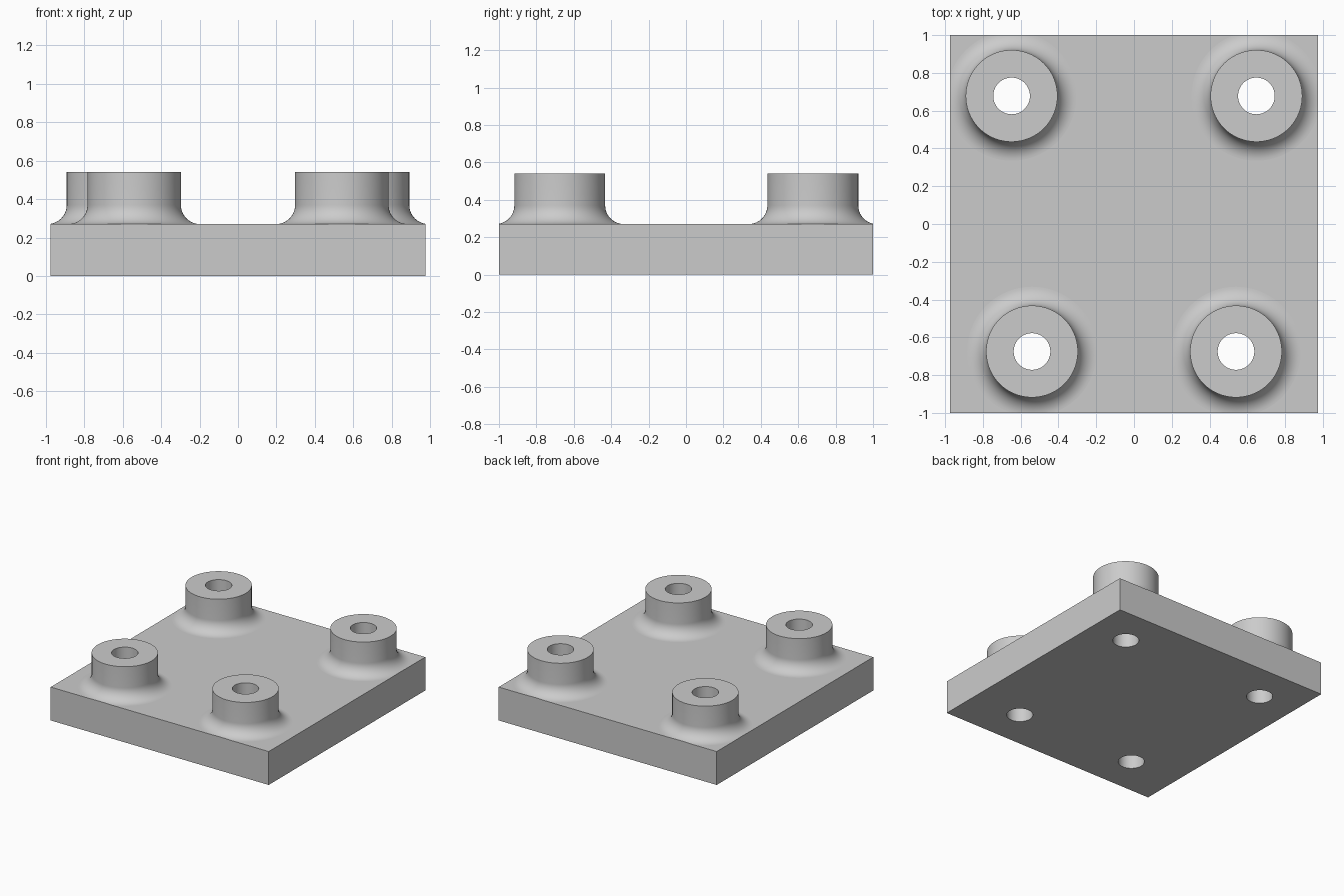
import bpy
import bmesh
from math import cos, sin, pi
from mathutils import Matrix, Vector

if "Cube" in bpy.data.objects:
    bpy.data.objects.remove(bpy.data.objects["Cube"], do_unlink=True)

HALF_X, HALF_Y = 0.975, 1.0
PLATE_TOP, BOSS_TOP = 0.27, 0.54
BOSS_R, HOLE_R, FILLET = 0.243, 0.097, 0.1
SEGMENTS, FILLET_STEPS = 96, 14
CENTRES = [(s * x, y) for x, y in ((0.648, 0.678), (0.54, -0.675)) for s in (1, -1)]

grey = bpy.data.materials.new("plain grey")
grey.use_nodes = True
colour = (0.6, 0.6, 0.6, 1)
grey.diffuse_color = colour
grey.node_tree.nodes["Principled BSDF"].inputs["Base Color"].default_value = colour


def to_object(name, bm):
    mesh = bpy.data.meshes.new(name)
    bmesh.ops.recalc_face_normals(bm, faces=bm.faces)
    bm.to_mesh(mesh)
    bm.free()
    mesh.materials.append(grey)
    obj = bpy.data.objects.new(name, mesh)
    bpy.context.collection.objects.link(obj)
    return obj


def box(name, hx, hy, z0, z1):
    bm = bmesh.new()
    place = Matrix.Translation((0, 0, (z0 + z1) / 2)) @ Matrix.Diagonal((2 * hx, 2 * hy, z1 - z0, 1))
    bmesh.ops.create_cube(bm, size=1, matrix=place)
    return to_object(name, bm)


def lathe(name, profile, centre):
    """Solid turned from (radius, height) points about a vertical axis."""
    bm = bmesh.new()
    rings = [[bm.verts.new((centre[0] + r * cos(2 * pi * i / SEGMENTS),
                            centre[1] + r * sin(2 * pi * i / SEGMENTS), z))
              for i in range(SEGMENTS)] for r, z in profile]
    for low, high in zip(rings, rings[1:]):
        for i in range(SEGMENTS):
            j = (i + 1) % SEGMENTS
            bm.faces.new((low[i], low[j], high[j], high[i]))
    bm.faces.new(rings[0][::-1])
    bm.faces.new(rings[-1])
    return to_object(name, bm)


def combine(target, tool, operation):
    """Apply a boolean and discard the tool."""
    mod = target.modifiers.new(operation, 'BOOLEAN')
    mod.operation, mod.object, mod.solver = operation, tool, 'EXACT'
    bpy.context.view_layer.update()
    graph = bpy.context.evaluated_depsgraph_get()
    mesh = bpy.data.meshes.new_from_object(target.evaluated_get(graph))
    target.modifiers.clear()
    target.data = mesh
    bpy.data.objects.remove(tool, do_unlink=True)


# Oversized plate, trimmed to its outline after the bosses are joined
plate = box("mounting_plate", HALF_X + 0.2, HALF_Y + 0.2, -0.1, PLATE_TOP)

# Boss profile: buried root, concave fillet, straight wall
root_r = BOSS_R + FILLET
profile = [(root_r, PLATE_TOP - 0.1)]
for k in range(FILLET_STEPS + 1):
    a = pi / 2 * k / FILLET_STEPS
    profile.append((root_r - FILLET * sin(a), PLATE_TOP + FILLET * (1 - cos(a))))
profile.append((BOSS_R, BOSS_TOP))
for c in CENTRES:
    combine(plate, lathe("boss", profile, c), 'UNION')

# Trim the fillets flush with the plate sides
combine(plate, box("outline", HALF_X, HALF_Y, 0, 1), 'INTERSECT')

# Through holes
for c in CENTRES:
    combine(plate, lathe("hole", [(HOLE_R, -0.1), (HOLE_R, 1)], c), 'DIFFERENCE')

# Flat on axis-aligned faces, smooth on turned surfaces
for face in plate.data.polygons:
    face.use_smooth = max(abs(n) for n in face.normal) < 0.99999
plate.data.materials.clear()
plate.data.materials.append(grey)
for face in plate.data.polygons:
    face.material_index = 0
